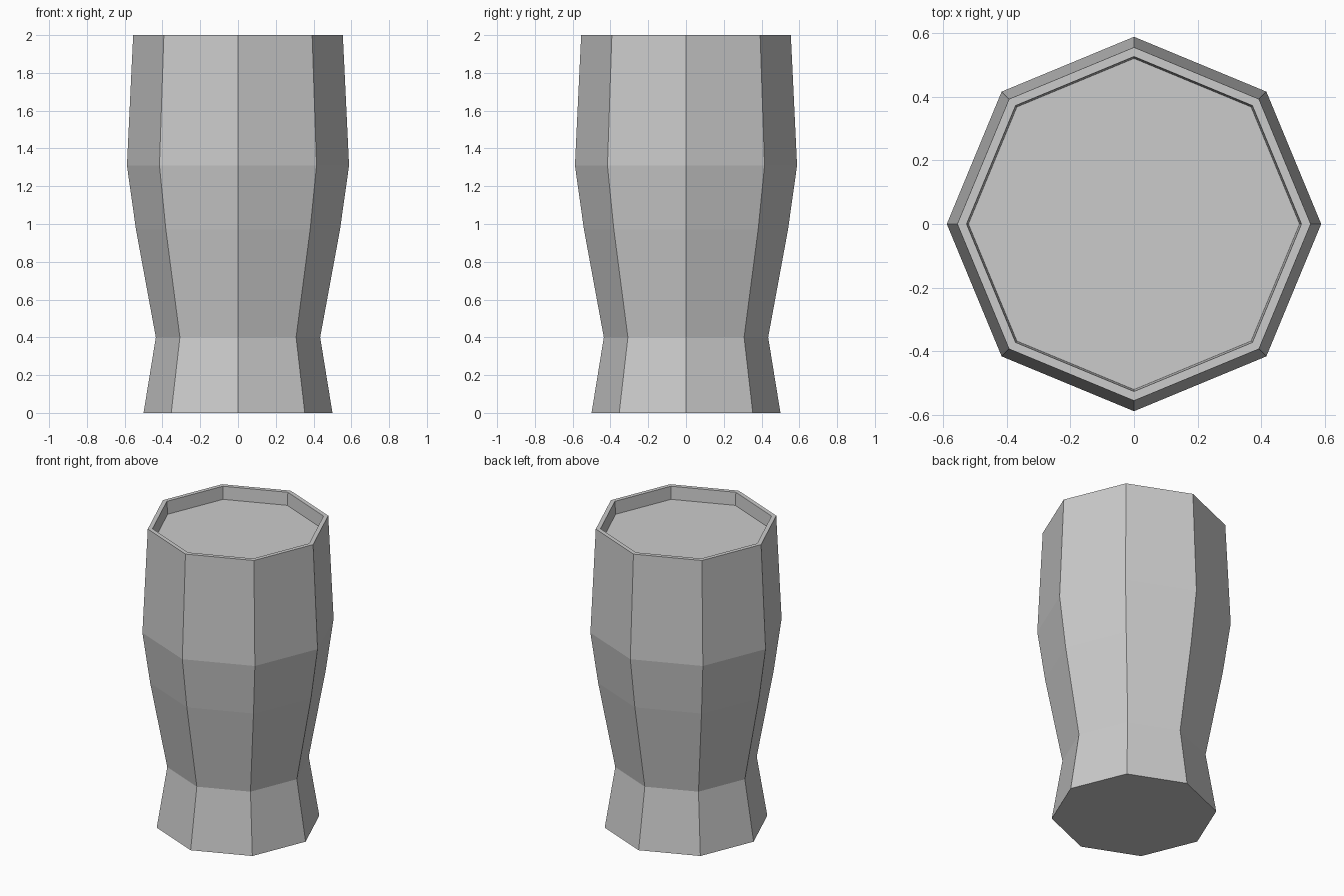
import bpy, bmesh
from math import cos, sin, tau

if "Cube" in bpy.data.objects:
    bpy.data.objects.remove(bpy.data.objects["Cube"])

SIDES = 8


def lathe(name, profile):
    """Revolve (radius, height) points into a closed, flat-faced octagonal solid."""
    bm = bmesh.new()
    rings = [[bm.verts.new((r * cos(tau * i / SIDES), r * sin(tau * i / SIDES), z))
              for i in range(SIDES)] for r, z in profile]
    for low, high in zip(rings, rings[1:]):
        for i in range(SIDES):
            j = (i + 1) % SIDES
            bm.faces.new((low[i], low[j], high[j], high[i]))
    bm.faces.new(rings[0][::-1])
    bm.faces.new(rings[-1])
    bmesh.ops.recalc_face_normals(bm, faces=bm.faces)
    mesh = bpy.data.meshes.new(name)
    bm.to_mesh(mesh)
    bm.free()
    obj = bpy.data.objects.new(name, mesh)
    bpy.context.collection.objects.link(obj)
    return obj


# Drinking glass: foot, waist, belly, rim, then the inner lip down to the drink level
lathe("drinking_glass", [
    (0.50, 0.0), (0.435, 0.40), (0.54, 0.97), (0.588, 1.31), (0.555, 2.0),
    (0.526, 2.0), (0.52, 1.915),
])
